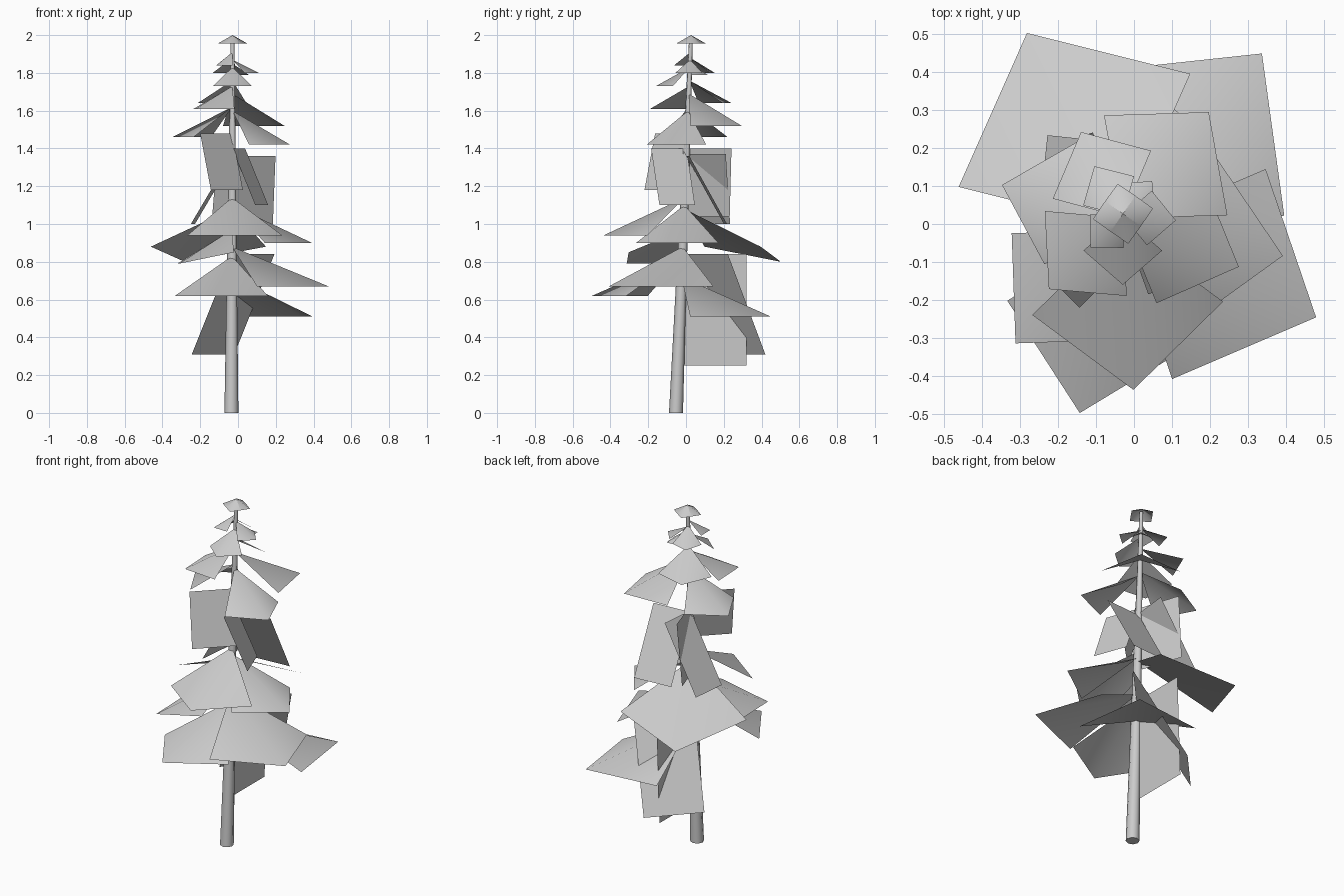
import bpy, bmesh
from math import radians, cos, sin
from mathutils import Vector

if "Cube" in bpy.data.objects:
    bpy.data.objects.remove(bpy.data.objects["Cube"])


def axis(z):
    """Centre of the leaning trunk at height z."""
    return Vector((-0.035 + 0.003 * z, -0.053 + 0.04 * z, z))


def polar(az, r, z=0.0):
    return Vector((r * cos(radians(az)), r * sin(radians(az)), z))


def make(name, bm):
    me = bpy.data.meshes.new(name)
    bm.to_mesh(me)
    bm.free()
    for p in me.polygons:
        p.use_smooth = True
    ob = bpy.data.objects.new(name, me)
    bpy.context.collection.objects.link(ob)
    return ob


def card(name, a, l, t, r):
    """Leaf sheet creased along the line from root a to tip t."""
    bm = bmesh.new()
    va, vl, vt, vr = [bm.verts.new(p) for p in (a, l, t, r)]
    bm.faces.new((va, vt, vl))
    bm.faces.new((va, vr, vt))
    return make(name, bm)


# trunk: tapered octagonal pole sheared along its leaning axis
bm = bmesh.new()
bmesh.ops.create_cone(bm, cap_ends=True, segments=8, radius1=0.037, radius2=0.01, depth=1.98)
for v in bm.verts:
    z = v.co.z + 0.99
    c = axis(z)
    v.co = Vector((v.co.x + c.x, v.co.y + c.y, z))
trunk = make("trunk", bm)
bpy.context.view_layer.objects.active = trunk
trunk.select_set(True)
bpy.ops.object.shade_smooth_by_angle(angle=radians(50))

# spreading boughs: root height, direction, reach, drop,
# optional: width factor, lift of left corner, lift of tip
boughs = [
    (0.72, 52, 0.60, 0.21), (0.83, 257, 0.49, 0.21), (0.88, 336, 0.56, 0.21, 1.08),
    (0.97, 227, 0.41, 0.18, 1.0, 0.06), (1.08, 116, 0.57, 0.20, 1.19, 0, -0.08),
    (1.10, 350, 0.43, 0.20), (1.14, 274, 0.43, 0.20, 1.17),
    (1.60, 338, 0.33, 0.18), (1.62, 164, 0.33, 0.16), (1.69, 51, 0.36, 0.17, 1.16),
    (1.73, 224, 0.27, 0.12, 1.15), (1.76, 116, 0.25, 0.12, 1.15),
    (1.83, 270, 0.18, 0.10, 1.15), (1.87, 355, 0.14, 0.07), (1.88, 120, 0.15, 0.08),
    (1.91, 225, 0.12, 0.07), (1.85, 50, 0.12, 0.06),
]
# small crown whorl
boughs += [(2.0, 10 + 90 * i, 0.08, 0.045) for i in range(4)]
for i, b in enumerate(boughs):
    z, az, reach, drop, wide, left, tip = b + (1.03, 0, 0)[len(b) - 4:]
    a = axis(z)
    h = reach * 0.5
    down = Vector((0, 0, -drop))
    mid = a + polar(az, h) + down
    side = polar(az + 90, h * wide)
    card(f"bough_{i + 1}", a, mid + side + Vector((0, 0, left)),
         a + polar(az, reach, tip) + down, mid - side)

# hanging boughs: root height, level edge direction, level width, outward swing, drop
hanging = [
    (0.84, 90, 0.34, 0.02, 0.59), (0.84, 47, 0.33, 0.29, 0.53),
    (1.48, 225, 0.24, 0.08, 0.30), (1.40, 290, 0.20, 0.13, 0.30),
    (1.36, 4, 0.23, 0.20, 0.36), (1.37, 84, 0.21, 0.22, 0.37),
    (1.40, 108, 0.25, 0.03, 0.36),
]
for i, (z, az, width, swing, drop) in enumerate(hanging):
    a = axis(z)
    level = polar(az, width)
    fall = polar(az + 90, swing, -drop)
    card(f"hanging_bough_{i + 1}", a, a + fall, a + level + fall, a + level)
